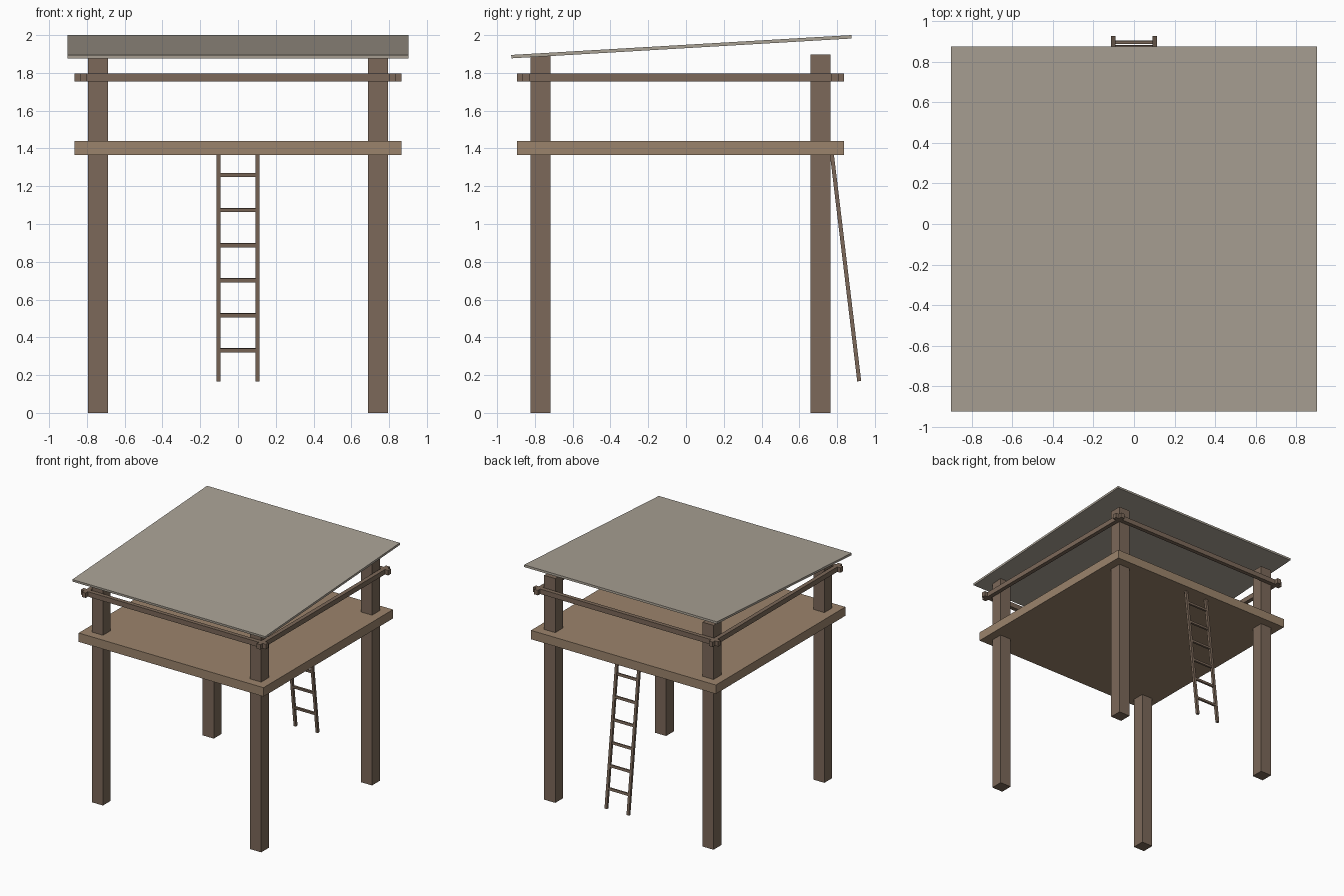
import bpy
from math import atan2, hypot
from mathutils import Matrix

if "Cube" in bpy.data.objects:
    bpy.data.objects.remove(bpy.data.objects["Cube"])


def material(name, rgb):
    m = bpy.data.materials.new(name)
    m.diffuse_color = (*rgb, 1)
    m.use_nodes = True
    m.node_tree.nodes["Principled BSDF"].inputs["Base Color"].default_value = m.diffuse_color
    return m


timber = material("timber", (0.20, 0.14, 0.10))
planks = material("planks", (0.33, 0.23, 0.15))
sheet = material("roof sheet", (0.40, 0.36, 0.30))


def box(name, centre, size, mat, tilt=0.0):
    bpy.ops.mesh.primitive_cube_add(size=1)
    ob = bpy.context.object
    ob.name = name
    ob.data.transform(Matrix.Diagonal((*size, 1)))
    ob.location = centre
    ob.rotation_euler.x = tilt
    ob.data.materials.append(mat)
    return ob


CY = -0.029  # centre of the tower frame in y

# Four posts
for sx, side in ((-1, "left"), (1, "right")):
    for sy, end in ((-1, "front"), (1, "back")):
        box(f"{end}_{side}_post", (sx * 0.741, CY + sy * 0.741, 0.949),
            (0.104, 0.104, 1.898), timber)

# Floor platform
box("platform", (0, CY, 1.403), (1.731, 1.731, 0.075), planks)

# Crossing guard rails outside the posts
for s, x_name, y_name in ((-1, "left", "front"), (1, "right", "back")):
    box(f"{y_name}_rail", (0, CY + s * 0.818, 1.775), (1.731, 0.035, 0.042), timber)
    box(f"{x_name}_rail", (s * 0.818, CY, 1.775), (0.035, 1.731, 0.042), timber)

# Sloping roof sheet
y0, z0, y1, z1 = -0.925, 1.886, 0.876, 1.991
box("roof", (0, (y0 + y1) / 2, (z0 + z1) / 2),
    (1.805, hypot(y1 - y0, z1 - z0), 0.018), sheet, atan2(z1 - z0, y1 - y0))

# Leaning ladder at the back
by, bz, ty, tz = 0.917, 0.168, 0.772, 1.372
lean = atan2(by - ty, tz - bz)
for s, side in ((-1, "left"), (1, "right")):
    box(f"ladder_{side}_stile", (s * 0.103, (by + ty) / 2, (bz + tz) / 2),
        (0.022, 0.021, hypot(by - ty, tz - bz)), timber, lean)
for i in range(6):
    z = 0.331 + i * 0.1857
    y = by + (ty - by) * (z - bz) / (tz - bz)
    box(f"ladder_rung_{i + 1}", (0, y, z), (0.19, 0.015, 0.021), timber, lean)
